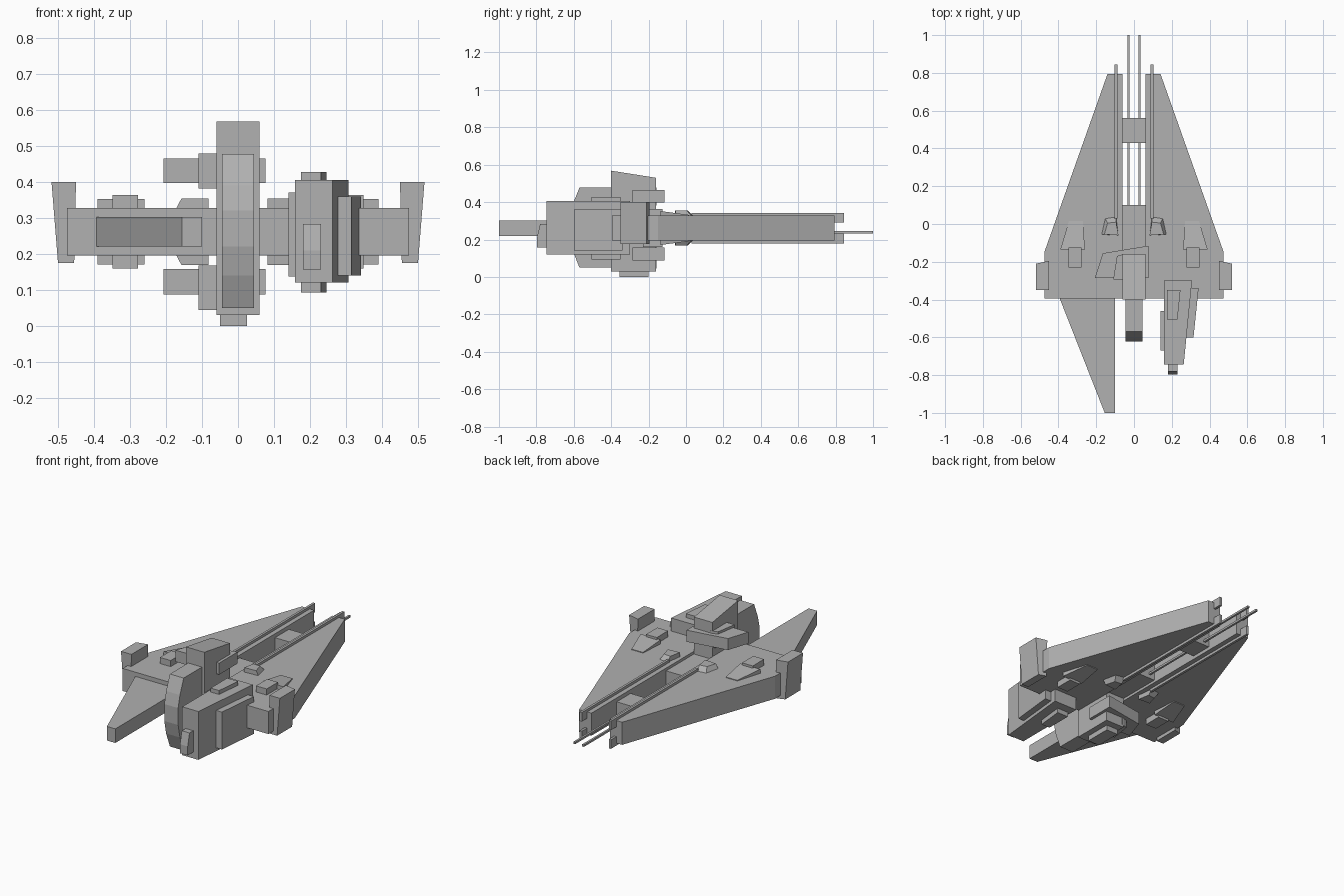
import bpy, bmesh

cube = bpy.data.objects.get("Cube")
if cube:
    bpy.data.objects.remove(cube, do_unlink=True)

grey = bpy.data.materials.new("hull grey")
grey.use_nodes = True
COLOUR = (0.44, 0.44, 0.44, 1)
grey.diffuse_color = COLOUR
grey.node_tree.nodes["Principled BSDF"].inputs["Base Color"].default_value = COLOUR


def loft(name, lower, upper):
    """Solid between two matching loops of 3D points."""
    bm = bmesh.new()
    a = [bm.verts.new(p) for p in lower]
    b = [bm.verts.new(p) for p in upper]
    bm.faces.new(a)
    bm.faces.new(b)
    n = len(a)
    for i in range(n):
        j = (i + 1) % n
        bm.faces.new((a[i], a[j], b[j], b[i]))
    bmesh.ops.recalc_face_normals(bm, faces=bm.faces)
    mesh = bpy.data.meshes.new(name)
    bm.to_mesh(mesh)
    bm.free()
    mesh.materials.append(grey)
    obj = bpy.data.objects.new(name, mesh)
    bpy.context.scene.collection.objects.link(obj)
    return obj


def plan(name, outline, z0, z1):
    """Extrude a top-view outline upwards."""
    return loft(name, [(x, y, z0) for x, y in outline], [(x, y, z1) for x, y in outline])


def side(name, outline, x0, x1):
    """Extrude a side-view (y, z) outline across x."""
    return loft(name, [(x0, y, z) for y, z in outline], [(x1, y, z) for y, z in outline])


def box(name, x0, x1, y0, y1, z0, z1):
    return plan(name, [(x0, y0), (x1, y0), (x1, y1), (x0, y1)], z0, z1)


BOTTOM, TOP = 0.195, 0.328
MID = BOTTOM + TOP

# Paired hull parts
for label, s in (("left", 1), ("right", -1)):
    wing = [(0.06, -0.395), (0.475, -0.395), (0.475, -0.15), (0.14, 0.795), (0.06, 0.795)]
    plan(label + "_wing", [(s * x, y) for x, y in wing], BOTTOM, TOP)

    # Wing tip block, leaning outwards towards the top
    tip = [(0, -0.35), (1, -0.35), (1, -0.21), (0, -0.195)]
    loft(label + "_wing_tip",
         [(s * (0.455 + 0.045 * u), y, 0.175) for u, y in tip],
         [(s * (0.45 + 0.068 * u), y, 0.4) for u, y in tip])

    # Long rails above and below the prong, and the slim central barrel
    rail = sorted((s * 0.088, s * 0.102))
    box(label + "_upper_rail", *rail, 0.03, 0.845, 0.29, 0.343)
    box(label + "_lower_rail", *rail, 0.03, 0.845, 0.18, 0.233)
    barrel = sorted((s * 0.023, s * 0.035))
    box(label + "_barrel", *barrel, 0.05, 1.0, 0.233, 0.245)

    # Hull blisters, repeated on the underside
    for level, flip in (("upper", False), ("lower", True)):
        def height(z):
            return MID - z if flip else z

        outer = [(0.39, -0.135), (0.26, -0.135), (0.27, 0.015), (0.345, 0.015)]
        outer_z = (0.352, 0.352, 0.332, 0.332)
        loft(f"{label}_{level}_outer_blister",
             [(s * x, y, height(0.31)) for x, y in outer],
             [(s * x, y, height(z)) for (x, y), z in zip(outer, outer_z)])
        inner = [(0.175, -0.055), (0.082, -0.06), (0.095, 0.045), (0.155, 0.035)]
        inner_top = [(0.157, -0.055), (0.082, -0.06), (0.095, 0.01), (0.14, 0.005)]
        loft(f"{label}_{level}_inner_blister",
             [(s * x, y, height(0.32)) for x, y in inner],
             [(s * x, y, height(0.354)) for x, y in inner_top])
        z0, z1 = sorted((height(0.31), height(0.364)))
        vent = sorted((s * 0.278, s * 0.348))
        box(f"{label}_{level}_vent", *vent, -0.23, -0.125, z0, z1)

# Centre of the hull
box("centre_deck", -0.06, 0.06, -0.395, 0.1, 0.21, 0.312)
box("prong_bridge", -0.06, 0.06, 0.43, 0.56, 0.215, 0.305)

# Single forward mandible
plan("forward_mandible", [(-0.395, -0.39), (-0.155, -1.0), (-0.1, -1.0), (-0.1, -0.39)], 0.22, 0.303)

# Central tower and its bevelled prow
side("tower", [(-0.4, 0.03), (-0.16, 0.03), (-0.16, 0.53), (-0.4, 0.568)], -0.06, 0.06)
side("prow", [(-0.39, 0.05), (-0.57, 0.05), (-0.605, 0.14), (-0.622, 0.22),
              (-0.622, 0.32), (-0.605, 0.39), (-0.57, 0.477), (-0.39, 0.477)], -0.045, 0.045)
box("keel_block", -0.05, 0.025, -0.355, -0.2, 0.0, 0.04)

# Cross arms and shoulder blocks above and below the hull
arm = [(-0.207, -0.285), (0.077, -0.285), (0.077, -0.115), (-0.165, -0.155)]
shoulder = [(-0.11, -0.295), (-0.05, -0.295), (-0.05, -0.158), (-0.09, -0.17)]
plan("upper_arm", arm, 0.397, 0.465)
plan("lower_arm", arm, 0.087, 0.158)
plan("upper_shoulder", shoulder, 0.382, 0.479)
plan("lower_shoulder", shoulder, 0.044, 0.168)

# Offset side pod with armour plates
plan("pod", [(0.158, -0.745), (0.263, -0.745), (0.307, -0.3), (0.158, -0.3)], 0.12, 0.405)
cap = [(0.175, -0.505), (0.23, -0.505), (0.246, -0.35), (0.175, -0.35)]
plan("pod_upper_plate", cap, 0.4, 0.428)
plan("pod_lower_plate", cap, 0.093, 0.125)
plan("pod_outer_plate", [(0.26, -0.6), (0.315, -0.6), (0.342, -0.34), (0.29, -0.34)], 0.14, 0.36)
box("pod_inner_plate", 0.14, 0.165, -0.67, -0.46, 0.137, 0.37)
side("pod_nose", [(-0.74, 0.157), (-0.797, 0.157), (-0.797, 0.21), (-0.78, 0.283), (-0.74, 0.283)],
     0.18, 0.23)
